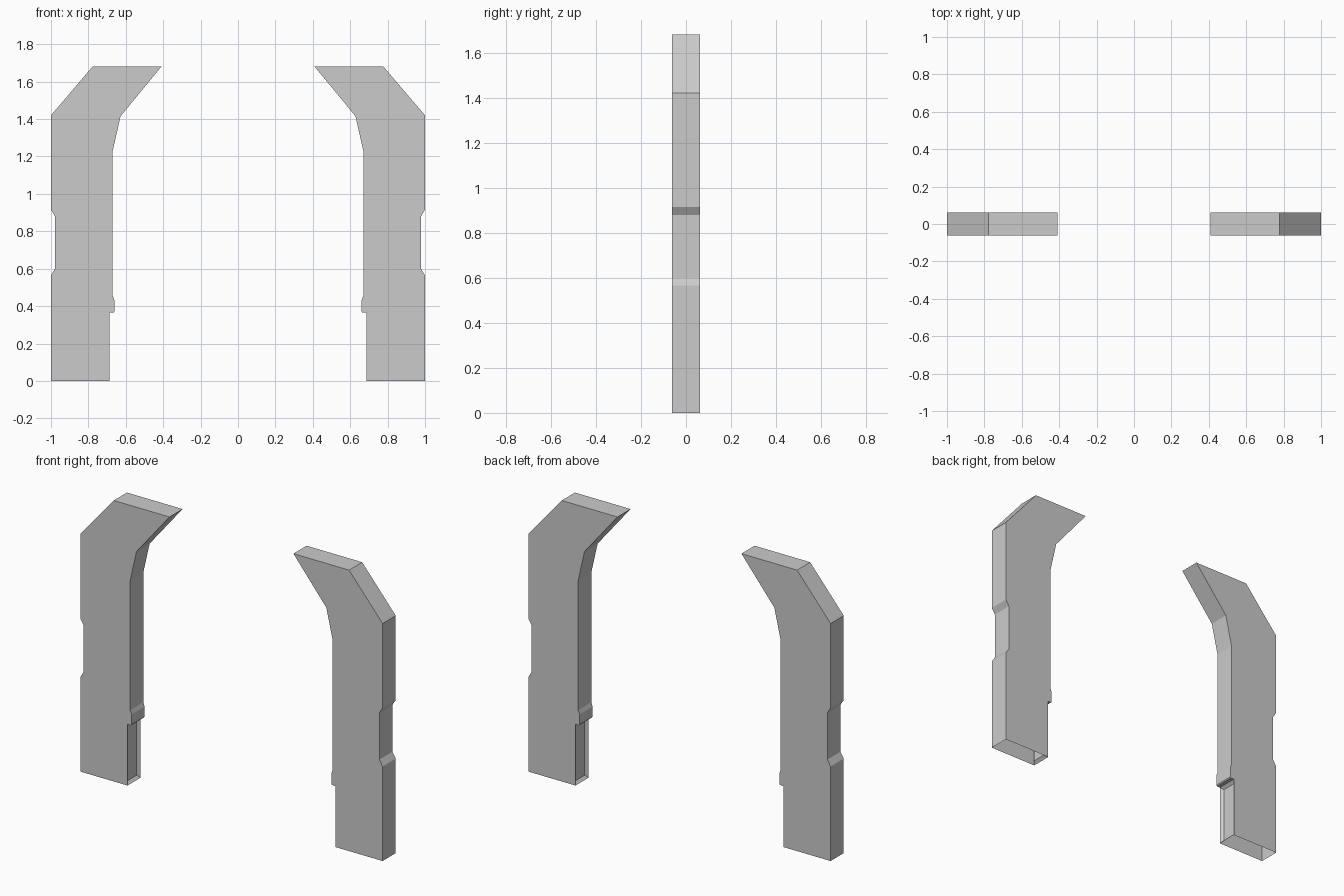
import bpy, bmesh

if "Cube" in bpy.data.objects:
    bpy.data.objects.remove(bpy.data.objects["Cube"])

HALF_DEPTH = 0.062

# Pillar outline in (x, z) for the +x side; the first two points are the open bottom
PROFILE = [
    (1.0, 0.0), (0.687, 0.0),                                 # foot
    (0.687, 0.365), (0.666, 0.365), (0.661, 0.371),           # small ledge
    (0.661, 0.432), (0.670, 0.456),
    (0.670, 1.23), (0.628, 1.415), (0.41, 1.68),              # inner bend
    (0.778, 1.68), (1.0, 1.42),                               # slanted shoulder
    (1.0, 0.915), (0.978, 0.88), (0.978, 0.60), (1.0, 0.565)  # outer notch
]


def make_pillar(name, side):
    bm = bmesh.new()
    front = [bm.verts.new((side * x, -HALF_DEPTH, z)) for x, z in PROFILE]
    back = [bm.verts.new((side * x, HALF_DEPTH, z)) for x, z in PROFILE]
    bm.faces.new(front)
    bm.faces.new(back[::-1])
    n = len(PROFILE)
    walls = []
    for i in range(1, n):  # edge 0 is skipped: the underside is open
        j = (i + 1) % n
        walls.append(bm.faces.new((front[i], back[i], back[j], front[j])))
    bmesh.ops.recalc_face_normals(bm, faces=bm.faces[:])

    # Recessed panel on the lower inner face
    bm.normal_update()
    bmesh.ops.inset_individual(bm, faces=[walls[0]], thickness=0.016,
                               depth=-0.016, use_even_offset=True)

    mesh = bpy.data.meshes.new(name)
    bm.to_mesh(mesh)
    bm.free()
    obj = bpy.data.objects.new(name, mesh)
    bpy.context.collection.objects.link(obj)
    return obj


make_pillar("right_pillar", 1)
make_pillar("left_pillar", -1)
